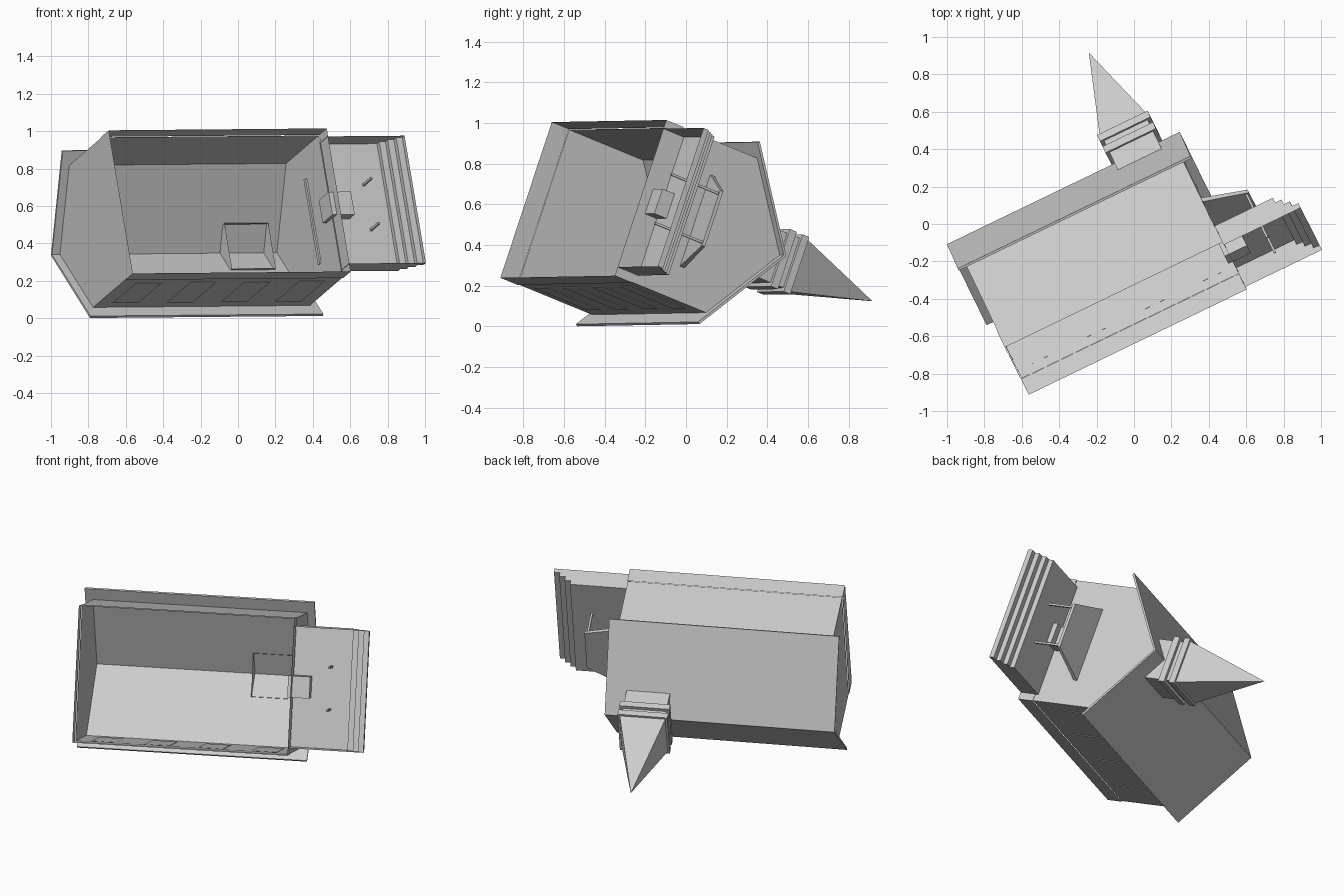
import bpy, bmesh
from mathutils import Vector, Matrix

cube = bpy.data.objects.get("Cube")
if cube:
    bpy.data.objects.remove(cube, do_unlink=True)

# Single plain grey
grey = bpy.data.materials.new("light grey")
grey.use_nodes = True
COL = (0.6, 0.6, 0.6, 1)
grey.diffuse_color = COL
grey.node_tree.nodes["Principled BSDF"].inputs["Base Color"].default_value = COL

# The chapel lies tipped on its side: frame of length, width and height axes
LEN, HALF, WALL, RIDGE = 1.288, 0.405, 0.53, 0.81
along = Vector((0.9006, 0.4348, 0.008)).normalized()
across = Vector((0.16, -0.309, -0.938))
across = (across - along * across.dot(along)).normalized()
up = along.cross(across)
origin = Vector((-0.56, -0.91, 0.242)) - across * HALF
FRAME = Matrix((along, across, up)).transposed().to_4x4()
FRAME.translation = origin


def finish(name, bm, drop=None):
    """Fix normals, delete faces chosen by drop(normal, centre), add the object."""
    bmesh.ops.recalc_face_normals(bm, faces=bm.faces)
    if drop:
        bm.normal_update()
        gone = [f for f in bm.faces if drop(f.normal, f.calc_center_median())]
        bmesh.ops.delete(bm, geom=gone, context='FACES')
    mesh = bpy.data.meshes.new(name)
    bm.to_mesh(mesh)
    bm.free()
    mesh.materials.append(grey)
    obj = bpy.data.objects.new(name, mesh)
    bpy.context.collection.objects.link(obj)
    obj.matrix_world = FRAME
    return obj


def prism(name, profile, axis, lo, hi, drop=None):
    """Extrude a 2D profile along 'X' (profile is y,z), 'Y' (x,z) or 'Z' (x,y)."""
    i = 'XYZ'.index(axis)

    def point(p, t):
        c = list(p)
        c.insert(i, t)
        return c
    bm = bmesh.new()
    face = bm.faces.new([bm.verts.new(point(p, lo)) for p in profile])
    new = bmesh.ops.extrude_face_region(bm, geom=[face])
    move = Vector(point((0, 0), hi - lo))
    bmesh.ops.translate(bm, vec=move, verts=[v for v in new['geom'] if isinstance(v, bmesh.types.BMVert)])
    if not any(f.calc_center_median()[i] == lo and len(f.verts) == len(profile) for f in bm.faces):
        bmesh.ops.contextual_create(bm, geom=[e for e in bm.edges if e.is_boundary])
    return finish(name, bm, drop)


def box(name, x, y, z, drop=None):
    rect = [(x[0], y[0]), (x[1], y[0]), (x[1], y[1]), (x[0], y[1])]
    return prism(name, rect, 'Z', z[0], z[1], drop)


def open_ends(n, c):
    return abs(n.z) > 0.9


def open_bottom(n, c):
    return n.z < -0.9


# Foundation band, open above and below
box("foundation", (-0.003, LEN + 0.003), (-HALF - 0.003, HALF + 0.003), (0, 0.1), open_ends)

# Nave walls with gable ends, open to the roof and at the bottom
gable = [(-HALF, 0.1), (HALF, 0.1), (HALF, WALL), (0, RIDGE), (-HALF, WALL)]
prism("nave_walls", gable, 'X', 0, LEN, lambda n, c: abs(n.z) > 0.5)

# Gabled roof with overhangs
slope = (RIDGE - WALL) / HALF
eave = HALF + 0.066
ez = RIDGE - slope * eave
chevron = [(-eave, ez), (0, RIDGE), (eave, ez), (eave + 0.007, ez + 0.011),
           (0, RIDGE + 0.014), (-eave - 0.007, ez + 0.011)]
prism("roof", chevron, 'X', -0.047, LEN + 0.047)

# Four plain windows on one long side
for i in range(4):
    cx = LEN / 4 * (i + 0.5)
    box(f"window_{i + 1}", (cx - 0.075, cx + 0.075), (HALF - 0.001, HALF + 0.003), (0.15, 0.46))

# Tower shaft, two collars and pyramid spire
TX = 1.08


def tower_box(name, half, z0, z1, drop=None):
    box(name, (TX - half, TX + half), (-half, half), (z0, z1), drop)


tower_box("tower_shaft", 0.13, 0.70, 0.95, open_bottom)
tower_box("tower_lower_collar", 0.15, 0.845, 0.885)
tower_box("tower_upper_collar", 0.15, 0.918, 0.957)
bm = bmesh.new()
s = 0.137
base = [bm.verts.new((TX + a * s, b * s, 0.957)) for a, b in ((-1, -1), (1, -1), (1, 1), (-1, 1))]
tip = bm.verts.new((TX, 0, 1.456))
bm.faces.new(base)
for i in range(4):
    bm.faces.new((base[i], base[(i + 1) % 4], tip))
finish("spire", bm)

# Hollow porch platform with descending steps
TOP, STEPS, RUN = 0.12, 4, 0.0367
stairs = [(LEN, 0), (LEN, TOP)]
for i in range(STEPS):
    x = 1.635 + RUN * i
    stairs += [(x, TOP * (STEPS - i) / STEPS), (x, TOP * (STEPS - i - 1) / STEPS)]
prism("porch_steps", stairs, 'Y', -0.3625, 0.3625,
      lambda n, c: (n.z < -0.9) or (n.x < -0.9))

# Porch posts
for side, y in (("left", -0.128), ("right", 0.128)):
    box(f"porch_post_{side}", (1.508, 1.52), (y - 0.006, y + 0.006), (0.015, 0.295))

# Porch canopy: wedge slab, wide at the wall and narrow in front
bm = bmesh.new()
bmesh.ops.create_cube(bm, size=2)
for v in bm.verts:
    wall_end = v.co.x < 0
    top = v.co.z > 0
    v.co = ((1.28 if wall_end else 1.53),
            v.co.y * (0.243 if wall_end else 0.145),
            (0.345 if top else 0.32) if wall_end else (0.305 if top else 0.287))
finish("porch_canopy", bm)

# Door step blocks
box("door_block", (1.265, 1.397), (-0.065, 0.065), (0.05, 0.15))
box("door_sill", (1.265, 1.35), (-0.065, 0.065), (0.15, 0.18))
